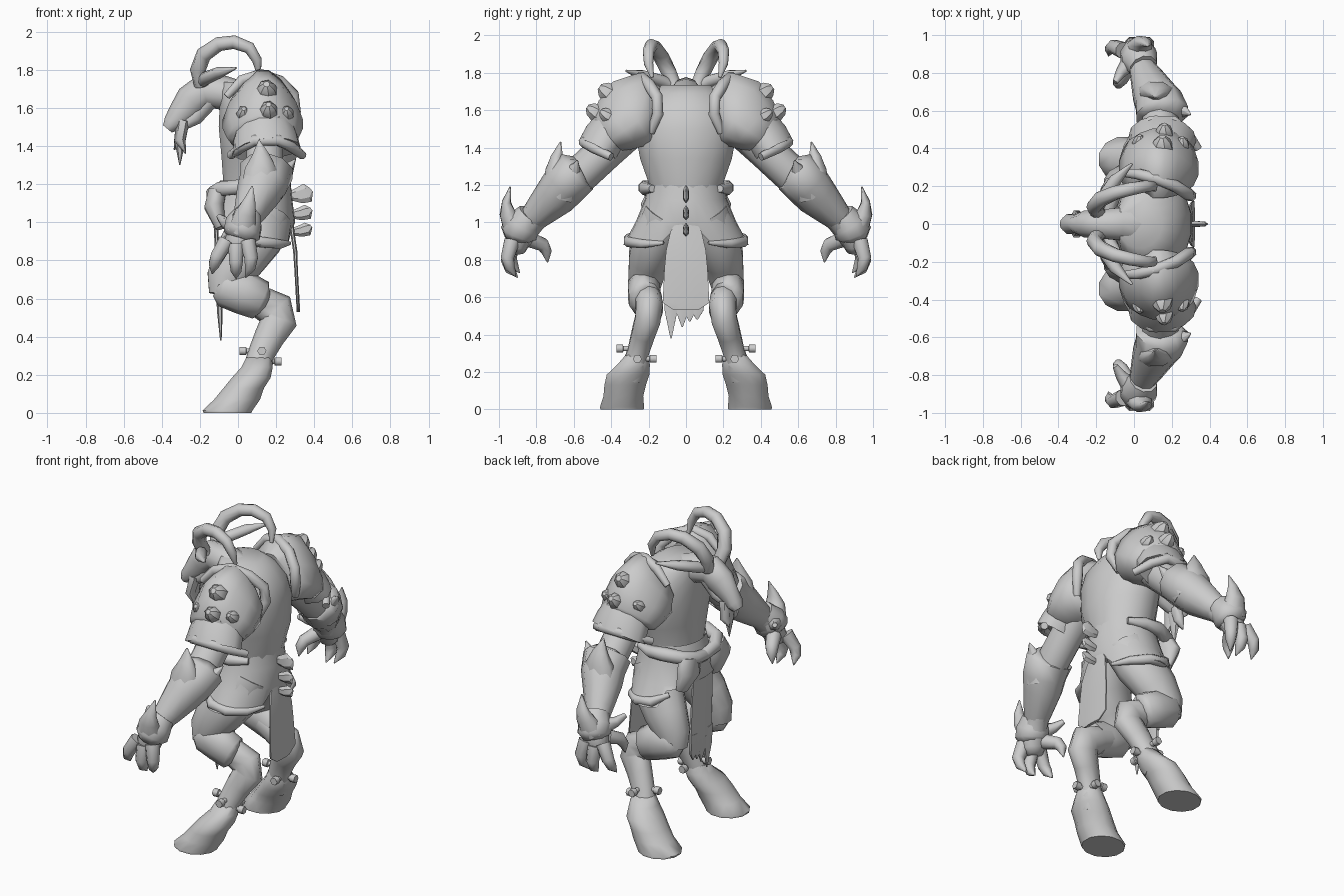
import bpy, bmesh, math
from mathutils import Vector

mat = bpy.data.materials.new("plain grey")
mat.diffuse_color = (0.6, 0.6, 0.6, 1)


def finish(bm, name, angle=60):
    bmesh.ops.recalc_face_normals(bm, faces=bm.faces)
    me = bpy.data.meshes.new(name)
    bm.to_mesh(me)
    bm.free()
    ob = bpy.data.objects.new(name, me)
    bpy.context.collection.objects.link(ob)
    me.materials.append(mat)
    bpy.ops.object.select_all(action='DESELECT')
    ob.select_set(True)
    bpy.context.view_layer.objects.active = ob
    bpy.ops.object.shade_smooth_by_angle(angle=math.radians(angle))
    return ob


def tube(name, pts, side=(0, 1, 0), n=10, flat=False, pair=False, angle=62, taper=0):
    """Loft of ellipses: pts = (x, y, z, radius along side[, other radius]); taper narrows one edge."""
    for s in ((1, -1) if pair else (1,)):
        bm = bmesh.new()
        P = [Vector(p[:3]) for p in pts]
        rings = []
        for i, p in enumerate(pts):
            t = (P[min(i + 1, len(P) - 1)] - P[max(i - 1, 0)]).normalized()
            if flat:
                t = Vector((0, 0, 1))
            u = Vector(side)
            u = (u - t * u.dot(t)).normalized()
            v = t.cross(u)
            ru, rv = p[3], p[-1]
            ring = []
            for k in range(n):
                a = 2 * math.pi * (k + 0.5) / n
                q = P[i] + u * ru * math.cos(a) * (1 + taper * math.sin(a)) + v * rv * math.sin(a)
                ring.append(bm.verts.new((q.x, q.y * s, q.z)))
            rings.append(ring)
        for a, b in zip(rings, rings[1:]):
            for k in range(n):
                bm.faces.new((a[k], a[(k + 1) % n], b[(k + 1) % n], b[k]))
        bm.faces.new(rings[0])
        bm.faces.new(rings[-1])
        tag = ("_left" if s < 0 else "_right") if pair else ""
        finish(bm, name + tag, angle)


X, Y, Z = (1, 0, 0), (0, 1, 0), (0, 0, 1)

# Torso (ring: y radius, x radius)
tube("torso", [(.09, 0, 1.02, .19, .17), (.1, 0, 1.2, .2, .18), (.11, 0, 1.34, .25, .2),
               (.1, 0, 1.5, .28, .205), (.09, 0, 1.61, .25, .19), (.06, 0, 1.69, .19, .16),
               (.03, 0, 1.735, .13, .12)], n=16, flat=True)

# Head, jaw and beard
tube("head", [(.04, 0, 1.63, .13, .1), (-.08, 0, 1.68, .09, .09), (-.18, 0, 1.69, .08, .09),
              (-.245, 0, 1.635, .075, .09), (-.3, 0, 1.57, .05, .07), (-.345, 0, 1.52, .055, .05),
              (-.37, 0, 1.49, .035, .03)])
tube("jaw", [(-.15, 0, 1.65, .06, .06), (-.225, 0, 1.55, .05, .045), (-.32, 0, 1.49, .03, .025)], n=8)
for i, (x, y, z) in enumerate([(-.305, 0, 1.3), (-.335, .04, 1.38), (-.275, -.04, 1.36)]):
    tube(f"beard_tuft_{i}", [(-.29, y / 2, 1.53, .035), (-.305, y, 1.43, .037, .03), (x, y, z, .003)], n=6)

# Horns and ears
tube("horn", [(-.19, .06, 1.72, .04), (-.21, .09, 1.8, .042), (-.18, .13, 1.88, .042),
              (-.1, .165, 1.935, .038), (-.02, .185, 1.945, .036), (.06, .2, 1.915, .032),
              (.1, .2, 1.85, .026), (.11, .18, 1.775, .01)], pair=True)
tube("ear", [(-.2, .05, 1.72, .02), (-.17, .13, 1.755, .035), (-.1, .23, 1.785, .035, .03),
             (-.01, .32, 1.81, .006)], side=X, n=8, pair=True)

# Shoulder armour, ridged towards the outside, with rolled trim, lower flange and studs
tube("shoulder_plate", [(.13, .16, 1.61, .12, .12), (.13, .21, 1.62, .175, .19),
                        (.13, .285, 1.585, .2, .205), (.13, .36, 1.525, .2, .17),
                        (.13, .42, 1.47, .18, .13), (.13, .435, 1.455, .15, .1)],
     side=X, n=12, pair=True, taper=.35)
tube("shoulder_flange", [(.14, .39, 1.51, .15, .115), (.145, .435, 1.45, .17, .12),
                         (.15, .475, 1.385, .18, .115), (.15, .455, 1.415, .14, .08)],
     side=X, n=12, pair=True, taper=.15)
tube("flange_roll", [(-.04, .4, 1.35, .022), (.02, .49, 1.395, .028), (.09, .545, 1.43, .03),
                     (.21, .545, 1.43, .03), (.28, .49, 1.395, .028), (.34, .4, 1.35, .022)],
     side=Z, n=8, pair=True)
tube("shoulder_trim", [(-.06, .27, 1.66, .02), (.02, .265, 1.745, .03), (.12, .24, 1.775, .032),
                       (.22, .2, 1.74, .032), (.29, .155, 1.67, .032), (.3, .15, 1.58, .032),
                       (.27, .19, 1.48, .022)], n=8, pair=True)
for i, (x, y, z, r) in enumerate([(.15, .405, 1.685, .06), (.03, .43, 1.57, .04), (.16, .48, 1.585, .05),
                                  (.255, .42, 1.57, .04), (.07, .46, 1.545, .018), (.21, .465, 1.545, .018)]):
    h = r * 1.2
    tube(f"shoulder_stud_{i}", [(x, y - h, z - h * .6, r * .7), (x, y, z, r),
                                (x, y + h * .5, z + h * .35, r * .75),
                                (x, y + h * .8, z + h * .55, r * .3)], side=X, n=7, pair=True, angle=35)

# Arm, flared bracer and spikes
tube("arm", [(.13, .28, 1.54, .12), (.14, .43, 1.38, .1), (.14, .56, 1.26, .1),
             (.1, .7, 1.12, .085), (.05, .81, 1.02, .07), (.02, .88, .95, .08),
             (.0, .9, .88, .075, .06), (-.01, .9, .84, .05, .04)], side=X, pair=True)
tube("bracer", [(.15, .56, 1.28, .11, .08), (.15, .58, 1.27, .145, .125), (.13, .65, 1.2, .13, .125),
                (.1, .7, 1.14, .115, .115), (.06, .79, 1.05, .085, .085), (.04, .83, 1.01, .07, .07)],
     side=X, pair=True)
tube("elbow_spike", [(.11, .7, 1.18, .1, .07), (.12, .7, 1.28, .09, .055), (.12, .69, 1.35, .05, .035),
                     (.11, .67, 1.43, .004)], side=X, n=8, pair=True)
tube("rear_spike", [(.16, .65, 1.17, .09), (.23, .61, 1.25, .06, .05), (.3, .58, 1.33, .004)],
     n=8, pair=True)
tube("wrist_cuff", [(.05, .83, 1.04, .075), (.03, .87, .99, .1, .095), (.02, .895, .94, .1, .1),
                    (.01, .9, .91, .07, .07)], side=X, pair=True)
tube("wrist_spike", [(.02, .91, .96, .08, .07), (.04, .955, 1.05, .06, .045), (.06, .96, 1.11, .035, .025),
                     (.075, .94, 1.19, .004)], side=X, n=8, pair=True)
tube("wrist_barb", [(-.02, .86, .98, .05), (-.07, .8, 1.0, .03), (-.1, .75, 1.03, .015)],
     n=6, pair=True)

# Clawed fingers
for name, knuckle, bend, tip in [
        ("outer_finger", (.05, .93, .9), (.07, .955, .81), (.04, .91, .71)),
        ("middle_finger", (-.01, .93, .88), (-.01, .955, .79), (-.01, .9, .705)),
        ("front_finger", (-.06, .92, .9), (-.11, .94, .82), (-.135, .89, .73)),
        ("thumb", (-.03, .84, .91), (-.07, .765, .88), (-.09, .74, .785))]:
    k, b, t = Vector(knuckle), Vector(bend), Vector(tip)
    m = (b + t) / 2 + (b - (k + t) / 2) * .3
    tube(name, [(*k, .045), (*b, .038), (*m, .03), (*t, .003)], side=X, n=8, pair=True)

# Hip skirt: flaring loft with a higher hem in front and at the back centre
bm = bmesh.new()
n, prev = 28, None
for z, cx, rx, ry in [(1.22, .09, .185, .2), (1.12, .08, .205, .22), (1.0, .08, .22, .27), (.88, .08, .2, .335)]:
    ring = []
    for k in range(n):
        a = 2 * math.pi * k / n
        c, s = math.cos(a), math.sin(a)
        hem = z
        if z < .9:
            hem = z + (.1 if c < -.5 else 0) + (.07 if c > .95 else 0)
        ring.append(bm.verts.new((cx + rx * c, ry * s, hem)))
    if prev:
        for k in range(n):
            bm.faces.new((prev[k], prev[(k + 1) % n], ring[(k + 1) % n], ring[k]))
    prev = ring
finish(bm, "hip_skirt")
tube("skirt_hem", [(.27, .12, .89, .01), (.22, .23, .885, .025), (.13, .305, .895, .03),
                   (.03, .305, .91, .03), (-.05, .24, .95, .015)], side=Z, n=8, pair=True)

# Rolled belt, hanging cloths and spine ornaments
tube("belt_roll", [(-.125, -.01, 1.13, .035), (-.13, .1, 1.15, .04), (-.09, .18, 1.175, .04),
                   (.0, .215, 1.185, .042), (.1, .22, 1.18, .035), (.2, .18, 1.18, .02)],
     side=Z, n=8, pair=True)
tube("front_pouch", [(-.11, .13, 1.16, .08, .05), (-.125, .15, 1.08, .1, .055), (-.09, .17, .97, .05, .03)],
     n=8, pair=True)
tube("back_cloth", [(.275, 0, 1.06, .02, .012), (.285, 0, .95, .09, .012), (.3, 0, .85, .115, .012),
                    (.305, 0, .75, .125, .01), (.315, 0, .57, .135, .01), (.315, 0, .53, .07, .01)], n=8)
tube("front_cloth", [(-.12, 0, 1.1, .1, .015), (-.11, 0, .85, .11, .012), (-.1, 0, .6, .11, .015)], n=8)
for i, (y, z) in enumerate([(.06, .48), (-.02, .44), (-.08, .38), (.02, .47)]):
    tube(f"cloth_tatter_{i}", [(-.1, y * .9, .65, .05, .016), (-.095, y, .53, .04, .015),
                               (-.09, y, z, .004)], n=6)
for i, (z, h) in enumerate([(1.14, .065), (1.04, .05), (.95, .045)]):
    tube(f"spine_ornament_{i}", [(.28, 0, z, .012, h * .4), (.33, 0, z + .005, .018, h * .7),
                                 (.365, 0, z + .015, .015, h * .8), (.385, 0, z + .03, .004, h * .2)],
         n=6, angle=25)

# Legs: thigh, knee cuff, shank and hoof
tube("thigh", [(.12, .1, 1.05, .13, .16), (.08, .16, .92, .13, .16), (.0, .2, .8, .112, .14),
               (-.06, .215, .7, .095, .11), (-.07, .22, .62, .075, .085)], n=12, pair=True)
tube("knee_cuff", [(-.1, .225, .675, .07, .07), (-.07, .225, .66, .09, .105), (.03, .225, .63, .09, .115),
                   (.12, .22, .59, .09, .105), (.13, .215, .585, .065, .07)], n=10, pair=True)
tube("shank", [(.0, .22, .635, .08), (.12, .2, .58, .075, .085), (.2, .195, .54, .075, .1),
               (.215, .205, .48, .072, .095), (.165, .23, .4, .065, .08), (.122, .255, .31, .06, .07),
               (.105, .27, .24, .07, .075), (.08, .29, .17, .07, .07)], n=10, pair=True)
tube("hoof", [(.11, .265, .29, .06, .07), (.1, .28, .24, .09, .085), (.07, .31, .185, .118, .105),
              (.03, .325, .13, .115, .11), (-.005, .335, .07, .11, .125), (-.055, .342, .012, .122, .135),
              (-.055, .342, 0, .12, .13)], n=12, flat=True, pair=True)

# Ankle pegs: (start, direction)
for i, (p, d) in enumerate([((.125, .28, .325), (0, 1, 0)), ((.1, .25, .325), (-1, 0, 0)),
                            ((.135, .26, .27), (1, 0, 0)), ((.14, .25, .27), (0, -1, 0))]):
    p, d = Vector(p), Vector(d)
    tube(f"ankle_peg_{i}", [(*p, .016), (*(p + d * .055), .016), (*(p + d * .058), .024),
                            (*(p + d * .092), .024)], side=Z, n=6, pair=True)
